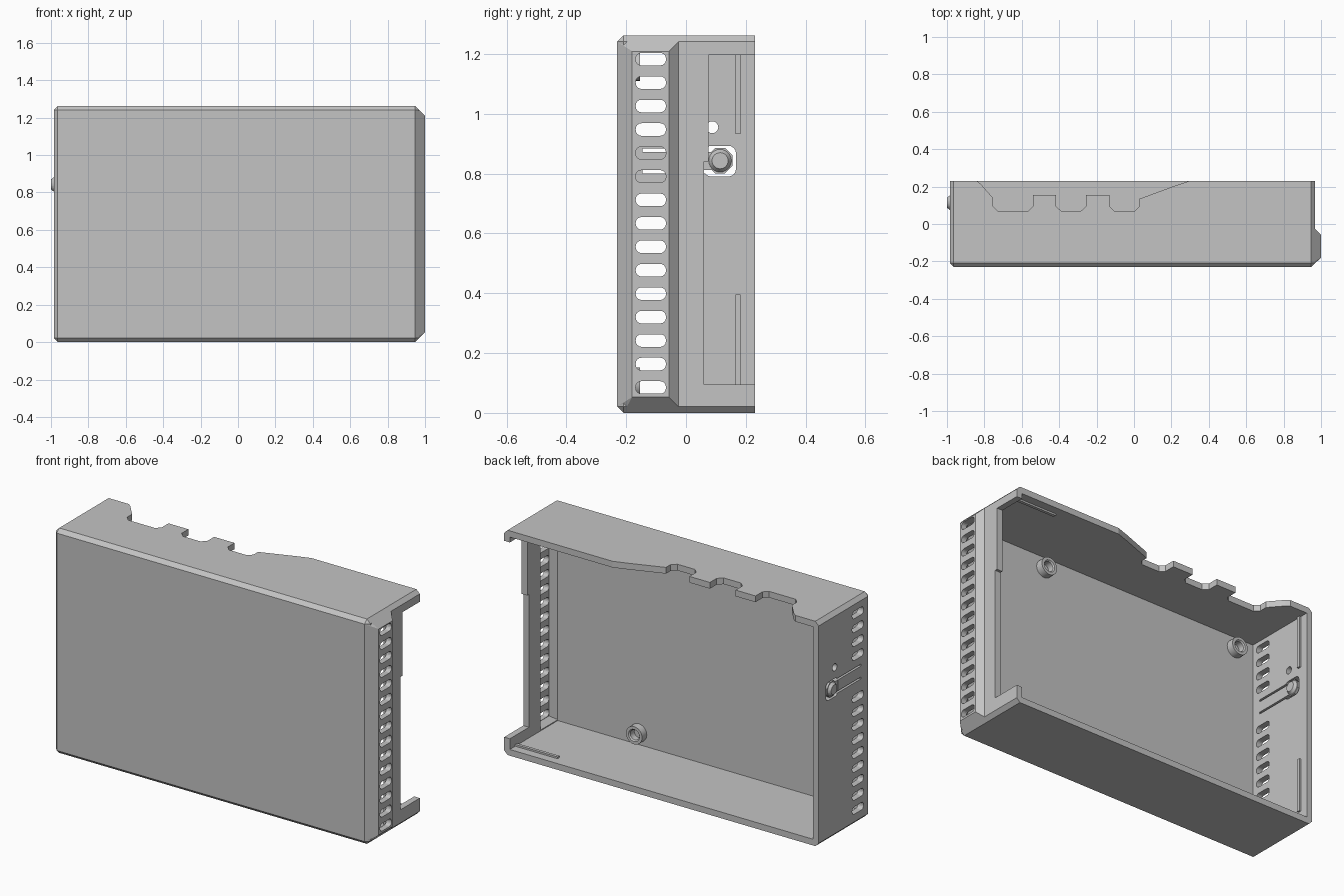
import bpy, bmesh, math
from mathutils import Vector

if "Cube" in bpy.data.objects:
    bpy.data.objects.remove(bpy.data.objects["Cube"])

grey = bpy.data.materials.new("plain grey")
grey.use_nodes = True
grey.diffuse_color = (0.55, 0.55, 0.55, 1)
grey.node_tree.nodes["Principled BSDF"].inputs["Base Color"].default_value = (0.55, 0.55, 0.55, 1)

X0, X1, Y0, Y1, Z1 = -0.985, 0.968, -0.23, 0.23, 1.262   # outer case
C, T = 0.021, 0.035                                     # chamfer, wall thickness


def finish(name, bm):
    bmesh.ops.recalc_face_normals(bm, faces=bm.faces)
    mesh = bpy.data.meshes.new(name)
    bm.to_mesh(mesh)
    bm.free()
    mesh.materials.append(grey)
    ob = bpy.data.objects.new(name, mesh)
    bpy.context.scene.collection.objects.link(ob)
    return ob


def hull(name, points):
    bm = bmesh.new()
    for p in points:
        bm.verts.new(p)
    bmesh.ops.convex_hull(bm, input=bm.verts)
    bmesh.ops.dissolve_limit(bm, angle_limit=0.01, verts=bm.verts, edges=bm.edges)
    return finish(name, bm)


def add_prism(bm, outline, axis, lo, hi):
    """Extrude a 2D outline along x ((y, z) points) or z ((x, y) points)."""
    place = (lambda a, b: (lo, a, b)) if axis == "x" else (lambda a, b: (a, b, lo))
    face = bm.faces.new([bm.verts.new(place(a, b)) for a, b in outline])
    new = bmesh.ops.extrude_face_region(bm, geom=[face])["geom"]
    step = Vector((hi - lo, 0, 0) if axis == "x" else (0, 0, hi - lo))
    bmesh.ops.translate(bm, vec=step, verts=[v for v in new if isinstance(v, bmesh.types.BMVert)])


def rect(a0, a1, b0, b1):
    return [(a0, b0), (a1, b0), (a1, b1), (a0, b1)]


def round_rect(a0, a1, b0, b1, r, steps=4):
    pts = []
    for i, (a, b) in enumerate([(a1 - r, b1 - r), (a0 + r, b1 - r), (a0 + r, b0 + r), (a1 - r, b0 + r)]):
        for k in range(steps + 1):
            t = math.pi / 2 * (i + k / steps)
            pts.append((a + r * math.cos(t), b + r * math.sin(t)))
    return pts


def circle(a, b, r, n=24):
    return [(a + r * math.cos(2 * math.pi * k / n), b + r * math.sin(2 * math.pi * k / n)) for k in range(n)]


def prisms(name, items):
    bm = bmesh.new()
    for item in items:
        add_prism(bm, *item)
    return finish(name, bm)


def boolean(target, other, operation):
    mod = target.modifiers.new("join", "BOOLEAN")
    mod.operation, mod.object, mod.solver = operation, other, "EXACT"
    dg = bpy.context.evaluated_depsgraph_get()
    dg.update()
    mesh = bpy.data.meshes.new_from_object(target.evaluated_get(dg))
    target.modifiers.clear()
    target.data = mesh
    bpy.data.objects.remove(other)


def cut(target, items):
    boolean(target, prisms("cutter", items), "DIFFERENCE")


# Chamfered case, open at the back
octagon = [(x, z) for x, z in
           [(X0 + C, 0), (X1 - C, 0), (X1, C), (X1, Z1 - C),
            (X1 - C, Z1), (X0 + C, Z1), (X0, Z1 - C), (X0, C)]]
case = hull("case", [(x, y, z) for x, z in octagon for y in (Y0 + C, Y1)]
            + [(x, Y0, z) for x in (X0 + C, X1 - C) for z in (C, Z1 - C)])


# Raised grille band on one side, as an outer and a matching inner solid
def both_ends(points):
    return [(x, y, s) for x, y, z in points for s in (z, Z1 - z)]


band = hull("band", both_ends([
    (X1 - C, Y0, C), (X1 - C, Y0 + C, 0), (X1 - C, -0.03, 0), (X1, -0.025, C),
    (1, -0.18, 0.053), (1, -0.057, 0.053), (0.9, Y0 + C, C), (0.9, -0.05, C)]))
boolean(case, band, "UNION")
cut(case, [(rect(Y0 + T, 0.4, T, Z1 - T), "x", X0 + T, X1 - T)])
recess = hull("recess", both_ends([
    (0.9, Y0 + T, 0.04), (0.933, Y0 + T, 0.04), (0.933, -0.04, 0.04),
    (0.9, -0.04, 0.04), (0.968, -0.168, 0.062), (0.968, -0.066, 0.062)]))
boolean(case, recess, "DIFFERENCE")

# Large port opening in the grille side
cut(case, [(rect(0.06, 0.4, 0.095, 0.84), "x", 0.9, 1.1)])
cut(case, [(rect(0.075, 0.4, 0.8, 1.197), "x", 0.9, 1.1)])

# Stepped cut-out in the rear edge of the top
top_cut = [(-0.84, 0.4), (-0.84, 0.23), (-0.82, 0.215), (-0.755, 0.14), (-0.755, 0.095), (-0.73, 0.07),
           (-0.565, 0.07), (-0.54, 0.095), (-0.54, 0.155), (-0.417, 0.155), (-0.417, 0.095), (-0.39, 0.07),
           (-0.283, 0.07), (-0.257, 0.095), (-0.257, 0.155), (-0.13, 0.155), (-0.13, 0.095), (-0.105, 0.07),
           (0.005, 0.07), (0.03, 0.095), (0.03, 0.135), (0.22, 0.205), (0.295, 0.23), (0.295, 0.4)]
cut(case, [(top_cut, "z", 1.1, 1.4)])

# Ventilation slots on both sides; the button arm replaces two of them
slots = []
for i in range(15):
    z = 0.085 + 0.0784 * i
    outline = round_rect(-0.168, -0.067, z - 0.021, z + 0.021, 0.019)
    slots.append((outline, "x", 0.9, 1.1))
    if i not in (9, 10):
        slots.append((outline, "x", -1.1, -0.9))
slots.append((circle(0.088, 0.955, 0.02), "x", -1.1, -0.9))
cut(case, slots)

# Slits of the flexible arm and the hole around the button
cut(case, [(rect(-0.145, 0.08, z, z + 0.011), "x", -1.1, -0.9) for z in (0.801, 0.873)])
cut(case, [(round_rect(0.06, 0.167, 0.79, 0.893, 0.025), "x", -1.1, -0.9)])

# Push button with a neck, a raised outer cap and an inner stud
by, bz = 0.114, 0.843
prisms("button_neck", [(rect(0.05, 0.09, 0.812, 0.873), "x", X0 + 0.001, X0 + T)])
prisms("button", [(round_rect(by - 0.042, by + 0.042, bz - 0.042, bz + 0.042, 0.025, 1), "x", X0, X0 + T)])
for name, xa, xb in (("button_cap", X0, -1.0), ("button_stud", X0 + T, X0 + T + 0.015)):
    hull(name, [(xa, y, z) for y, z in circle(by, bz, 0.038)]
         + [(xb, y, z) for y, z in circle(by, bz, 0.027)])

# Screw bosses on the inside of the front panel
for bx, bside in ((0.43, "left"), (-0.83, "right")):
    for z, level in ((0.102, "lower"), (1.16, "upper")):
        bm = bmesh.new()
        profile = [(0.028, Y0 + T), (0.028, -0.16), (0.034, -0.153), (0.05, -0.153), (0.05, Y0 + T)]
        vs = [bm.verts.new((bx + r, y, z)) for r, y in profile]
        edges = [bm.edges.new(pair) for pair in zip(vs, vs[1:])]
        bmesh.ops.spin(bm, geom=vs + edges, cent=(bx, 0, z), axis=(0, 1, 0),
                       angle=2 * math.pi, steps=28, use_merge=True)
        bmesh.ops.remove_doubles(bm, verts=bm.verts, dist=0.0001)
        boss = finish(f"{level}_{bside}_boss", bm)
        for p in boss.data.polygons:
            p.use_smooth = True
        bpy.context.view_layer.objects.active = boss
        boss.select_set(True)
        bpy.ops.object.shade_smooth_by_angle(angle=math.radians(30))
        boss.select_set(False)

# Thin retaining ribs just inside the rear rim
h = 0.01
prisms("side_ribs", [(rect(0.165, 0.182, a, b), "x", X0 + T - 0.002, X0 + T + h)
                     for a, b in ((0.09, 0.395), (0.932, 1.228))])
prisms("floor_and_ceiling_ribs", [(rect(0.67, 0.934, 0.165, 0.182), "z", a, b)
                                  for a, b in ((T - 0.002, T + h), (Z1 - T - h, Z1 - T + 0.002))])
